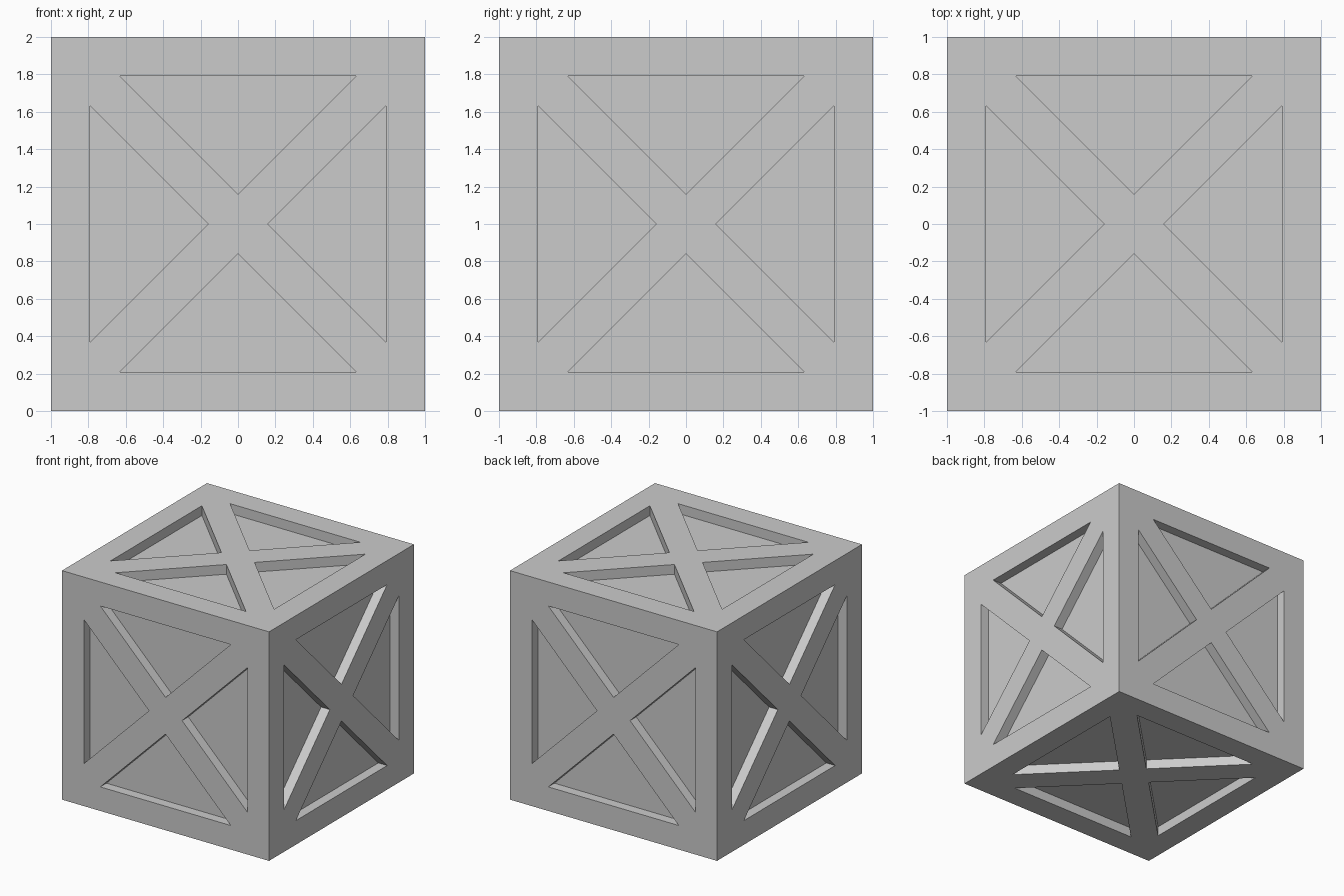
import bpy, bmesh
from math import pi
from mathutils import Matrix, Vector

if "Cube" in bpy.data.objects:
    bpy.data.objects.remove(bpy.data.objects["Cube"])

BASE, HALF, APEX, DEPTH = 0.79, 0.63, 0.16, 0.085

bm = bmesh.new()


def add_side(rot):
    """One crate side: cross-braced frame with four recessed triangles."""
    def face(points):
        bm.faces.new([bm.verts.new(rot @ p + Vector((0, 0, 1))) for p in points])

    quarter = [Matrix.Rotation(i * pi / 2, 3, 'Z') for i in range(4)]
    drop = Vector((0, 0, -DEPTH))
    a, b, tip = Vector((-HALF, -BASE, 1)), Vector((HALF, -BASE, 1)), Vector((0, -APEX, 1))
    c0, c1 = Vector((-1, -1, 1)), Vector((1, -1, 1))
    for i, q in enumerate(quarter):
        n = quarter[(i + 1) % 4]
        # border rail and half-diagonal brace
        face([q @ c0, q @ c1, q @ b, q @ a])
        face([q @ c1, n @ a, n @ tip, q @ tip, q @ b])
        # recessed panel with its walls
        tri = [q @ a, q @ b, q @ tip]
        face([p + drop for p in tri])
        for p, r in zip(tri, tri[1:] + tri[:1]):
            face([p, r, r + drop, p + drop])
    # centre of the cross
    face([q @ tip for q in quarter])


for k in range(4):
    add_side(Matrix.Rotation(k * pi / 2, 3, 'Z') @ Matrix.Rotation(pi / 2, 3, 'X'))
add_side(Matrix.Identity(3))
add_side(Matrix.Rotation(pi, 3, 'X'))

bmesh.ops.remove_doubles(bm, verts=bm.verts, dist=0.0005)
bmesh.ops.recalc_face_normals(bm, faces=bm.faces)

mesh = bpy.data.meshes.new("crate")
bm.to_mesh(mesh)
bm.free()
bpy.context.collection.objects.link(bpy.data.objects.new("crate", mesh))
